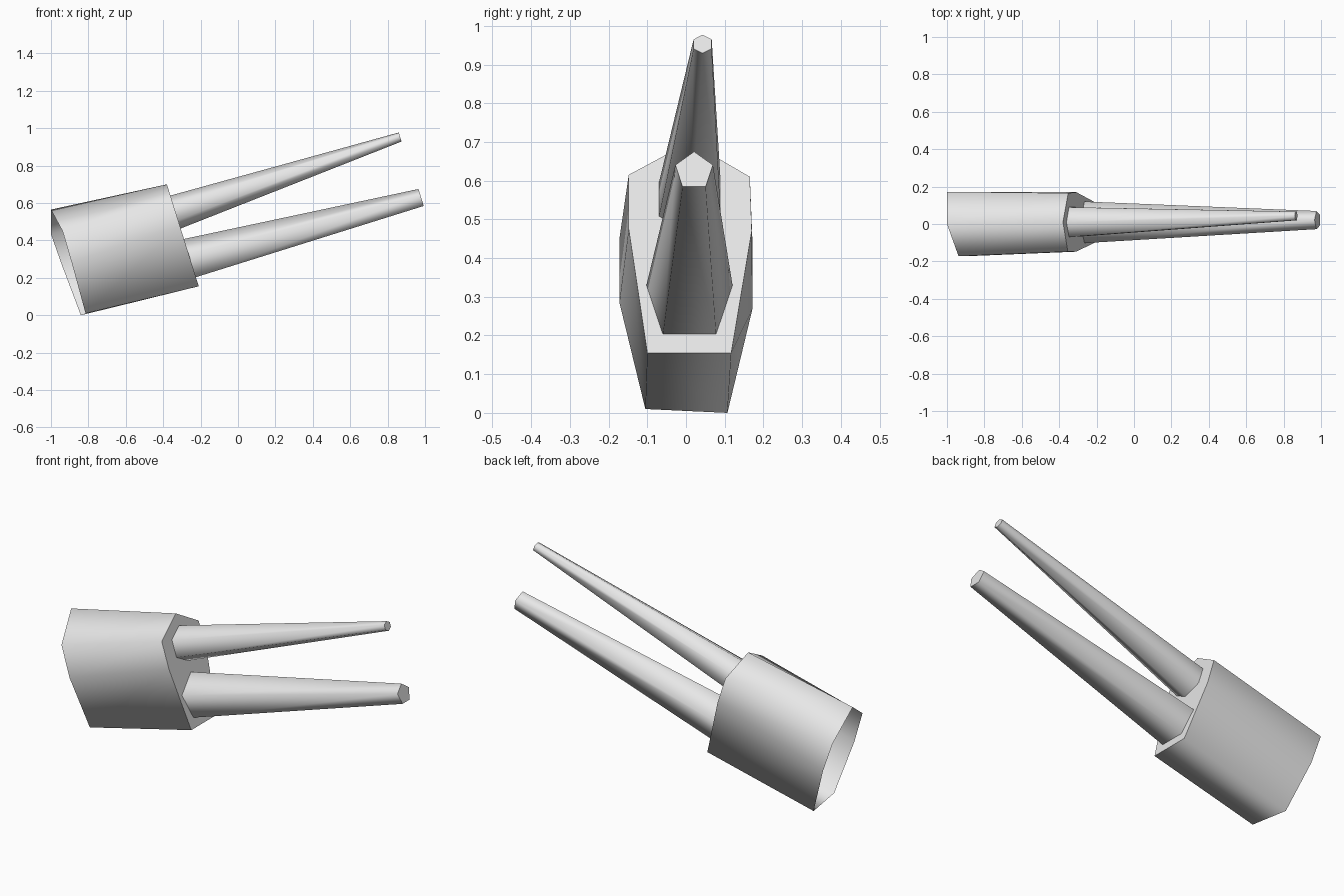
import bpy
import bmesh
from math import cos, sin, tau

default_cube = bpy.data.objects.get("Cube")
if default_cube:
    bpy.data.objects.remove(default_cube, do_unlink=True)

SLANT = 0.312  # lean of every end face


def make_material(name, colour):
    material = bpy.data.materials.new(name)
    material.use_nodes = True
    material.diffuse_color = colour
    shader = next(node for node in material.node_tree.nodes if node.type == "BSDF_PRINCIPLED")
    shader.inputs["Base Color"].default_value = colour
    return material


def slanted(top_x, top_z, outline):
    """Place a (y, z) outline on a leaning plane through top_x, top_z."""
    return [(top_x - SLANT * (z - top_z), y, z) for y, z in outline]


def polygon(sides, centre_y, centre_z, radius_y, radius_z):
    """Outline with one corner at the top, running toward +y."""
    angles = [tau * i / sides for i in range(sides)]
    return [(centre_y + radius_y * sin(a), centre_z + radius_z * cos(a)) for a in angles]


def make_tube(name, back_ring, front_ring, material):
    """Smooth walls between two rings, a crisp flat cap in front, open at the back."""
    bm = bmesh.new()
    back = [bm.verts.new(point) for point in back_ring]
    front = [bm.verts.new(point) for point in front_ring]
    count = len(back)
    for i in range(count):
        j = (i + 1) % count
        wall = bm.faces.new((back[i], front[i], front[j], back[j]))
        wall.smooth = True
    cap = bm.faces.new(list(reversed(front)))
    for edge in cap.edges:
        edge.smooth = False
    mesh = bpy.data.meshes.new(name)
    bm.to_mesh(mesh)
    bm.free()
    mesh.materials.append(material)
    obj = bpy.data.objects.new(name, mesh)
    bpy.context.scene.collection.objects.link(obj)
    return obj


grey = make_material("light grey", (0.8, 0.8, 0.8, 1.0))

# Seven-sided hollow palm with an uneven rear rim
palm_front = slanted(-0.38, 0.70, [
    (0.01, 0.70), (0.165, 0.61), (0.17, 0.47), (0.117, 0.155),
    (-0.10, 0.155), (-0.148, 0.475), (-0.148, 0.615),
])
palm_back = [
    (-1.0, 0.0, 0.565), (-1.0, 0.172, 0.434), (-0.942, 0.172, 0.27),
    (-0.84, 0.107, 0.0), (-0.815, -0.105, 0.01),
    (-0.89, -0.172, 0.285), (-0.938, -0.172, 0.45),
]
make_tube("palm_block", palm_back, palm_front, grey)

# Five-sided lower finger
make_tube(
    "lower_finger",
    slanted(-0.38, 0.70, polygon(5, 0.009, 0.295, 0.117, 0.113)),
    slanted(0.965, 0.675, polygon(5, 0.021, 0.625, 0.051, 0.05)),
    grey,
)

# Six-sided upper finger
make_tube(
    "upper_finger",
    slanted(-0.38, 0.70, polygon(6, 0.01, 0.552, 0.092, 0.088)),
    slanted(0.86, 0.975, polygon(6, 0.043, 0.953, 0.027, 0.024)),
    grey,
)
